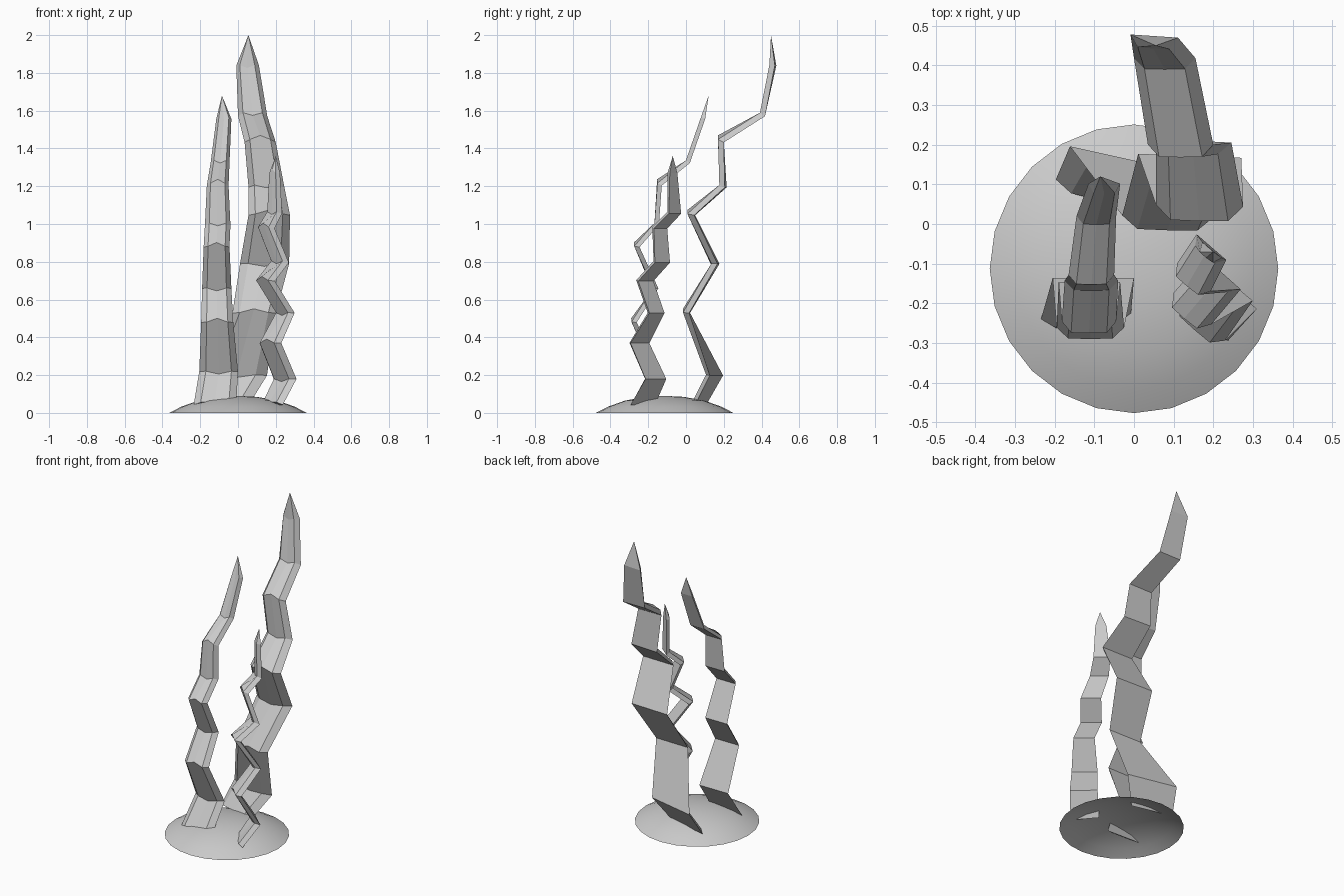
import bpy, bmesh
from math import cos, sin, tau
from mathutils import Vector as V

if "Cube" in bpy.data.objects:
    bpy.data.objects.remove(bpy.data.objects["Cube"])


def make_object(name, bm):
    bmesh.ops.recalc_face_normals(bm, faces=bm.faces)
    me = bpy.data.meshes.new(name)
    bm.to_mesh(me)
    bm.free()
    ob = bpy.data.objects.new(name, me)
    bpy.context.collection.objects.link(ob)
    return ob


def blade(name, rows, tip, thick):
    """Zigzag ribbon: rows are left x, left y, right x, right y, height."""
    bm = bmesh.new()
    mids = [V(((a + c) / 2, (b + d) / 2, z)) for a, b, c, d, z in rows] + [V(tip)]
    rings = []
    for i, (lx, ly, rx, ry, z) in enumerate(rows):
        left, right = V((lx, ly, z)), V((rx, ry, z))
        across = (right - left).normalized()
        up_dir = (mids[i + 1] - mids[i]).normalized()
        down_dir = (mids[i] - mids[max(i - 1, 0)]).normalized() if i else up_dir
        tangent = (up_dir + down_dir).normalized()
        front = tangent.cross(across).normalized()
        if front.y > 0:
            front = -front
        # thickness measured across the mitred bend
        front *= thick / max(0.6, tangent.dot(up_dir))
        bend = (up_dir - down_dir).dot(front)
        chevron = V((0, 0, 0.02 if bend < 0 else -0.015)) if i else V((0, 0, 0))
        pts = [left + front * 0.0, left.lerp(right, 0.17) + front,
               left.lerp(right, 0.5) + front * 1.05 + chevron,
               left.lerp(right, 0.83) + front, right]
        rings.append([bm.verts.new(p - front * 0.5) for p in pts])
    n = 5
    for a, b in zip(rings, rings[1:]):
        for k in range(n):
            m = (k + 1) % n
            bm.faces.new((a[k], a[m], b[m], b[k]))
    # pointed end and closed root
    point = bm.verts.new(tip)
    for k in range(n):
        bm.faces.new((rings[-1][k], rings[-1][(k + 1) % n], point))
    bm.faces.new(rings[0])
    return make_object(name, bm)


# Sand mound: open low dome
bm = bmesh.new()
profile = [(0.364, 0.0), (0.30, 0.033), (0.21, 0.065), (0.10, 0.085)]
seg = 24
rings = [[bm.verts.new((r * cos(tau * k / seg), -0.113 + r * sin(tau * k / seg), z))
          for k in range(seg)] for r, z in profile]
for a, b in zip(rings, rings[1:]):
    for k in range(seg):
        m = (k + 1) % seg
        bm.faces.new((a[k], a[m], b[m], b[k]))
top = bm.verts.new((0, -0.113, 0.09))
for k in range(seg):
    bm.faces.new((rings[-1][k], rings[-1][(k + 1) % seg], top))
mound = make_object("sand_mound", bm)
for p in mound.data.polygons:
    p.use_smooth = True

# Tall rear blade
blade("tall_blade", [
    (-.20, .10, .06, .04, .06), (-.165, .18, .15, .11, .20),
    (-.03, .005, .20, 0, .53), (.01, .16, .27, .15, .79),
    (.055, .03, .275, .025, 1.05), (.055, .20, .245, .19, 1.20),
    (.035, .185, .20, .185, 1.44), (0, .405, .155, .405, 1.58),
    (-.01, .463, .11, .455, 1.84)], (.055, .45, 2.0), .03)

# Middle-height left blade
blade("left_blade", [
    (-.235, -.25, -.01, -.26, .05), (-.205, -.15, 0, -.15, .22),
    (-.195, -.275, -.025, -.275, .48), (-.19, -.16, -.035, -.16, .66),
    (-.182, -.26, -.045, -.26, .88), (-.175, -.155, -.04, -.155, 1.0),
    (-.165, -.14, -.05, -.14, 1.21), (-.145, .01, -.045, .01, 1.33),
    (-.115, .09, -.035, .09, 1.56)], (-.085, .12, 1.68), .024)

# Short right blade, turned diagonally
blade("short_blade", [
    (.12, -.17, .23, -.30, .05), (.18, -.115, .30, -.225, .18),
    (.105, -.205, .22, -.305, .37), (.195, -.125, .29, -.205, .53),
    (.09, -.185, .185, -.265, .70), (.17, -.095, .26, -.175, .80),
    (.10, -.11, .185, -.18, .98), (.15, -.035, .225, -.10, 1.06),
    (.165, -.055, .215, -.095, 1.27)], (.20, -.07, 1.36), .024)
